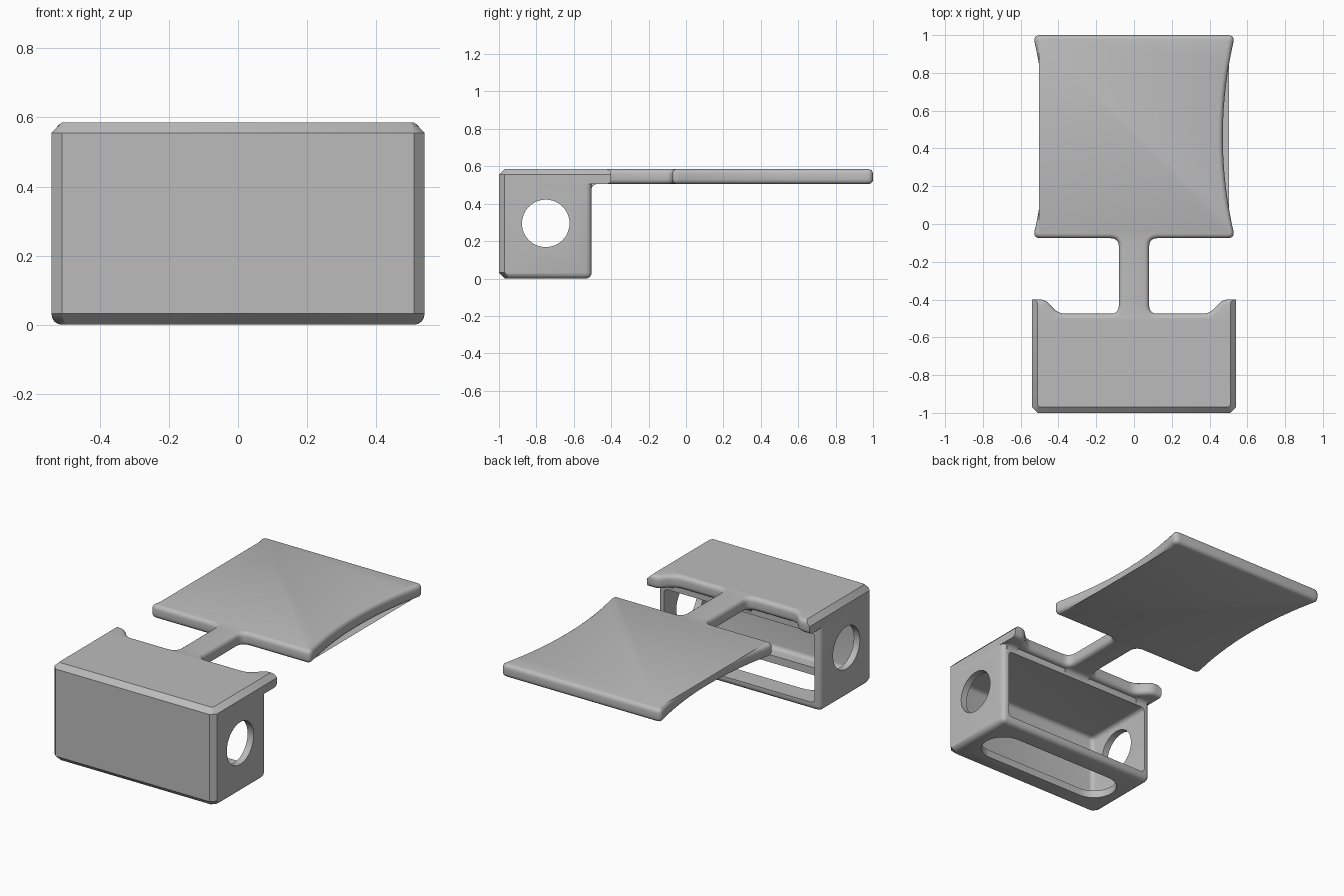
import bpy, bmesh, math
from mathutils import Vector

old = bpy.data.objects.get("Cube")
if old:
    bpy.data.objects.remove(old, do_unlink=True)

grey = bpy.data.materials.new("light_grey")
grey.use_nodes = True
COLOUR = (0.5, 0.5, 0.5, 1)
grey.diffuse_color = COLOUR
grey.node_tree.nodes["Principled BSDF"].inputs["Base Color"].default_value = COLOUR

TOP, UNDER, BACK = 0.585, 0.505, -0.505
HOLE_Y, HOLE_Z, HOLE_R = -0.75, 0.295, 0.127


def rounded(points):
    """Points are (x, y, corner size); round each open corner with a curve."""
    out = []
    for i, (x, y, r) in enumerate(points):
        p = Vector((x, y))
        if not r:
            out.append(p)
            continue
        a = p + (Vector(points[i - 1][:2]) - p).normalized() * r
        b = p + (Vector(points[(i + 1) % len(points)][:2]) - p).normalized() * r
        for k in range(6):
            t = k / 5
            out.append(a * (1 - t) ** 2 + p * 2 * t * (1 - t) + b * t * t)
    return out


def mirrored(half):
    return half + [Vector((-p.x, p.y)) for p in reversed(half)]


def prism(outline, lo, hi, to_world=lambda a, b, h: (a, b, h)):
    """Extrude a flat outline from lo to hi."""
    bm = bmesh.new()
    face = bm.faces.new([bm.verts.new(to_world(p[0], p[1], lo)) for p in outline])
    shift = Vector(to_world(0, 0, hi)) - Vector(to_world(0, 0, lo))
    new = bmesh.ops.extrude_face_region(bm, geom=[face])["geom"]
    bmesh.ops.translate(bm, vec=shift,
                        verts=[g for g in new if isinstance(g, bmesh.types.BMVert)])
    if not any(f is face for f in bm.faces):
        bmesh.ops.holes_fill(bm, edges=bm.edges)
    bmesh.ops.recalc_face_normals(bm, faces=bm.faces)
    return bm


def bevel(bm, rule, size, segments):
    """Bevel every edge whose two ends and middle satisfy the rule."""
    edges = [e for e in bm.edges
             if rule(e.verts[0].co, e.verts[1].co, (e.verts[0].co + e.verts[1].co) / 2)]
    bmesh.ops.bevel(bm, geom=edges, offset=size, segments=segments,
                    profile=0.5, affect='EDGES', clamp_overlap=False)


def finish(bm, name):
    mesh = bpy.data.meshes.new(name)
    bmesh.ops.recalc_face_normals(bm, faces=bm.faces)
    bm.to_mesh(mesh)
    bm.free()
    mesh.materials.append(grey)
    obj = bpy.data.objects.new(name, mesh)
    bpy.context.collection.objects.link(obj)
    return obj


def activate(obj):
    bpy.ops.object.select_all(action='DESELECT')
    obj.select_set(True)
    bpy.context.view_layer.objects.active = obj


def smooth(obj):
    activate(obj)
    bpy.ops.object.shade_smooth_by_angle(angle=math.radians(40))


def cut(obj, cutter):
    cutter.hide_render = True
    mod = obj.modifiers.new("cut", 'BOOLEAN')
    mod.operation, mod.solver, mod.object = 'DIFFERENCE', 'EXACT', cutter
    activate(obj)
    bpy.ops.object.modifier_apply(modifier=mod.name)
    bpy.data.objects.remove(cutter, do_unlink=True)


def level(a, b, z):
    return abs(a.z - z) < 1e-4 and abs(b.z - z) < 1e-4


# Top plate: housing lid with ears, narrow neck and waisted pad
half = [(0.51, -1, 0), (0.54, -0.97, 0), (0.54, BACK, 0), (0.54, -0.4, 0),
        (0.47, -0.4, 0.03), (0.4, -0.475, 0.04), (0.08, -0.475, 0.045),
        (0.08, -0.075, 0.045), (0.535, -0.075, 0.04)]
for i in range(1, 16):
    t = i / 16
    half.append((0.535 - 0.065 * (1 - (2 * t - 1) ** 2), -0.075 + 1.075 * t, 0))
half.append((0.535, 1, 0.04))
# close the half at the centre line so the corner curves have neighbours
half = [(0, -1, 0)] + half + [(0, 1, 0)]
outline = mirrored(rounded(half)[1:-1])
bm = prism(outline, UNDER, TOP)


def lid_edge(a, b, m):
    return level(a, b, TOP) and (m.y < BACK or abs(m.x) > 0.536)


def rear_edge(a, b, m):
    if m.y < -0.5 or abs(m.x) > 0.536 or (m.y < -0.401 and abs(m.x) > 0.505):
        return False
    return level(a, b, TOP) or level(a, b, UNDER)


bevel(bm, lid_edge, 0.03, 1)
bevel(bm, rear_edge, 0.025, 4)
smooth(finish(bm, "top_plate"))

# Housing: chamfered at the front, rounded underneath and behind
shell = mirrored([Vector(p) for p in ((0.51, -1), (0.54, -0.97), (0.54, BACK))])
bm = prism(shell, 0, UNDER)
bevel(bm, lambda a, b, m: level(a, b, 0) and m.y < -0.96, 0.032, 1)


def round_edge(a, b, m):
    upright = abs(a.z - b.z) > 0.3 and m.y > BACK - 0.001
    return upright or (level(a, b, 0) and (m.y > BACK - 0.001 or abs(m.x) > 0.535))


bevel(bm, round_edge, 0.03, 4)
housing = finish(bm, "housing")

# Cavity open to the rear
cavity = prism([(-0.5, -0.96), (0.5, -0.96), (0.5, -0.4), (-0.5, -0.4)], 0.045, 0.465)
bevel(cavity, lambda a, b, m: True, 0.025, 4)
cut(housing, finish(cavity, "cavity_cutter"))

# Round hole through both side walls
ring = [(HOLE_Y + HOLE_R * math.cos(k * math.tau / 48),
         HOLE_Z + HOLE_R * math.sin(k * math.tau / 48)) for k in range(48)]
cut(housing, finish(prism(ring, -0.7, 0.7, lambda a, b, h: (h, a, b)), "side_hole_cutter"))

# Long round-ended slot in the floor
slot = []
for side in (1, -1):
    for k in range(25):
        ang = math.pi * (k / 24 - 0.5)
        slot.append((side * (0.333 + HOLE_R * math.cos(ang)),
                     HOLE_Y + side * HOLE_R * math.sin(ang)))
cut(housing, finish(prism(slot, -0.1, 0.2), "floor_slot_cutter"))
smooth(housing)

# Hollow fillets where the ears and neck overhang the rear
R = 0.03
arc = [(BACK + R - R * math.cos(k * math.pi / 12),
        UNDER - R + R * math.sin(k * math.pi / 12)) for k in range(7)]
profile = arc + [(BACK - 0.002, UNDER + 0.002), (BACK - 0.002, UNDER - R)]
for name, lo, hi in (("left_fillet", 0.44, 0.515), ("right_fillet", -0.515, -0.44),
                     ("neck_fillet", -0.085, 0.085)):
    smooth(finish(prism(profile, lo, hi, lambda a, b, h: (h, a, b)), name))
